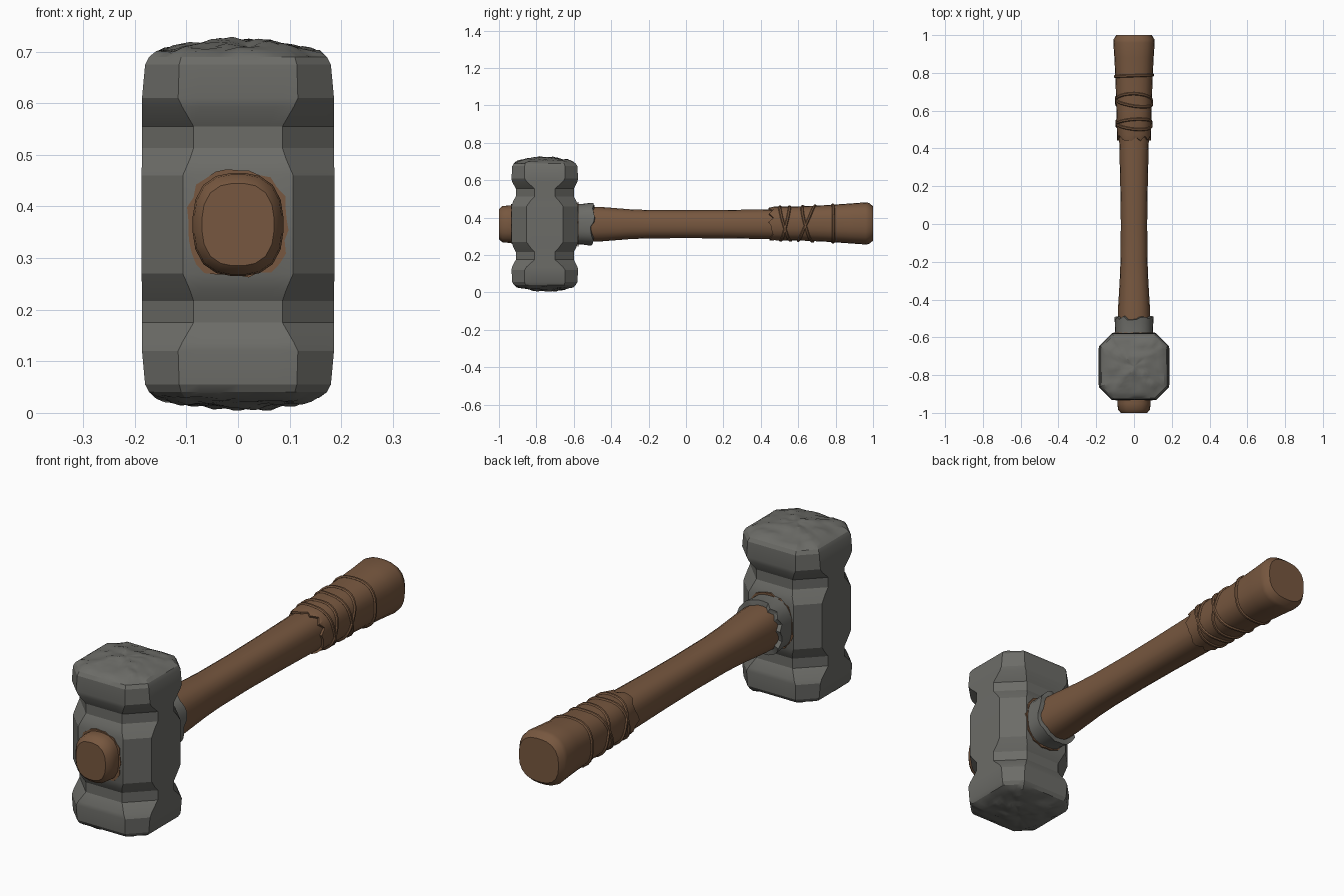
import bpy, bmesh, math, random
from mathutils import Vector, noise

if "Cube" in bpy.data.objects:
    bpy.data.objects.remove(bpy.data.objects["Cube"])

random.seed(4)
CZ = 0.365      # handle axis height
HY = -0.755     # head centre in y


def material(name, rgb):
    m = bpy.data.materials.new(name)
    m.diffuse_color = (*rgb, 1)
    m.use_nodes = True
    m.node_tree.nodes["Principled BSDF"].inputs["Base Color"].default_value = m.diffuse_color
    return m


STONE = material("grey stone", (0.15, 0.15, 0.137))
WOOD = material("brown wood", (0.185, 0.096, 0.050))


def loft(name, rings, mat, angle=32, closed=False):
    """Skin a list of equal-length rings; cap the ends unless closed."""
    bm = bmesh.new()
    vs = [[bm.verts.new(p) for p in r] for r in rings]
    n = len(vs[0])
    pairs = list(zip(vs, vs[1:])) + ([(vs[-1], vs[0])] if closed else [])
    for a, b in pairs:
        for i in range(n):
            j = (i + 1) % n
            bm.faces.new((a[i], a[j], b[j], b[i]))
    if not closed:
        bm.faces.new(vs[0])
        bm.faces.new(vs[-1])
    bmesh.ops.recalc_face_normals(bm, faces=bm.faces)
    me = bpy.data.meshes.new(name)
    bm.to_mesh(me)
    bm.free()
    me.materials.append(mat)
    me.shade_smooth()
    me.set_sharp_from_angle(angle=math.radians(angle))
    ob = bpy.data.objects.new(name, me)
    bpy.context.collection.objects.link(ob)
    return ob


def oval(y, hx, hz, n=24, cz=CZ, jag_y=0.0, jag_r=0.0):
    """Rounded-square ring around the handle axis, optionally ragged."""
    pts = []
    for i in range(n):
        a = 2 * math.pi * (i + 0.5) / n
        c, s = math.cos(a), math.sin(a)
        k = (abs(c) ** 2.6 + abs(s) ** 2.6) ** (-1 / 2.6)
        k *= 1 + random.uniform(-jag_r, jag_r)
        pts.append(Vector((hx * k * c, y + random.uniform(-jag_y, jag_y), cz + hz * k * s)))
    return pts


# Head: chamfered block with notches, and chipped domed faces
def octagon(z, hx, hy, c, sub=6):
    k = [(hx, c - hy), (hx, hy - c), (hx - c, hy), (c - hx, hy),
         (-hx, hy - c), (-hx, c - hy), (c - hx, -hy), (hx - c, -hy)]
    pts = []
    for i in range(8):
        a, b = Vector(k[i]), Vector(k[(i + 1) % 8])
        for t in range(sub):
            p = a.lerp(b, t / sub)
            pts.append(Vector((p.x, p.y + HY, z)))
    return pts


def chipped_cap(side):
    rings = []
    for s in (1.0, 0.9, 0.8, 0.7, 0.6, 0.5, 0.4, 0.3, 0.2, 0.1, 0.03):
        ring = octagon(0, 0.158 * s, 0.150 * s, 0.055 * s)
        for p in ring:
            chip = noise.voronoi(Vector((p.x * 22, p.y * 22, side * 5)))[0][0]
            h = 0.335 + 0.024 * (1 - s * s) + 0.016 * (0.45 - chip)
            p.z = CZ + side * h
        rings.append(ring)
    return rings


half = [(0.095, 0.187, 0.178, 0.080), (0.125, 0.186, 0.168, 0.092),
        (0.148, 0.186, 0.155, 0.100), (0.190, 0.186, 0.155, 0.100),
        (0.228, 0.186, 0.175, 0.078), (0.245, 0.186, 0.178, 0.070),
        (0.310, 0.180, 0.174, 0.066), (0.325, 0.172, 0.165, 0.062)]
body = [octagon(CZ - h, x, y, c) for h, x, y, c in reversed(half)]
body += [octagon(CZ + h, x, y, c) for h, x, y, c in half]
loft("hammer_head", chipped_cap(-1)[::-1] + body + chipped_cap(1), STONE, 24)

# Handle shaft: y, half width, half height
SHAFT = [(-1.0, 0.070, 0.080), (-0.982, 0.085, 0.097), (-0.95, 0.088, 0.100),
         (-0.60, 0.088, 0.098), (-0.45, 0.085, 0.092), (-0.30, 0.076, 0.080),
         (-0.20, 0.072, 0.076), (0.0, 0.070, 0.075), (0.20, 0.073, 0.076),
         (0.46, 0.079, 0.080)]
loft("handle_shaft", [oval(*s, n=20) for s in SHAFT + [(0.6, 0.08, 0.08)]], WOOD, 40)

# Grip: flared sleeve with a ragged front edge
GRIP = [(0.47, 0.090, 0.090), (0.60, 0.093, 0.091), (0.75, 0.098, 0.098),
        (0.88, 0.104, 0.107), (0.96, 0.110, 0.113), (0.978, 0.108, 0.110),
        (1.0, 0.094, 0.092)]
edge = oval(0.455, 0.089, 0.087, jag_y=0.015)
inner = [Vector((p.x * 0.86, p.y, CZ + (p.z - CZ) * 0.86)) for p in edge]
loft("grip_sleeve", [inner, edge] + [oval(*g, cz=CZ + 0.004) for g in GRIP], WOOD, 32)


# Cords wound round the grip
def grip_size(y):
    for (y0, x0, z0), (y1, x1, z1) in zip(GRIP, GRIP[1:]):
        if y <= y1:
            t = max(0, (y - y0) / (y1 - y0))
            return x0 + (x1 - x0) * t, z0 + (z1 - z0) * t
    return GRIP[-1][1:]


def cord(name, y, tilt, phase, n=32):
    rings = []
    for i in range(n):
        a = 2 * math.pi * i / n
        yy = y + tilt * math.cos(a - phase)
        hx, hz = grip_size(yy)
        c, s = math.cos(a), math.sin(a)
        k = (abs(c) ** 2.6 + abs(s) ** 2.6) ** (-1 / 2.6)
        ring = []
        for j in range(6):
            b = math.pi * j / 3
            r = 0.001 + 0.006 * math.sin(b)
            ring.append(Vector(((hx + r) * k * c, yy + 0.008 * math.cos(b),
                                CZ + 0.003 + (hz + r) * k * s)))
        rings.append(ring)
    return loft(name, rings, WOOD, 50, closed=True)


for i, (y, tilt, phase) in enumerate([(0.53, 0.025, 1.3), (0.53, 0.030, 4.4),
                                      (0.645, 0.045, 1.6), (0.650, 0.030, 4.2),
                                      (0.785, 0.004, 0.0)]):
    cord(f"grip_cord_{i + 1}", y, tilt, phase)

# Ragged stone collar where the handle enters the head
rim = oval(-0.500, 0.102, 0.114, n=28, jag_y=0.012, jag_r=0.02)
lip = [Vector((p.x * 0.80, p.y + 0.003, CZ + (p.z - CZ) * 0.80)) for p in rim]
loft("collar", [oval(-0.62, 0.104, 0.112, n=28), oval(-0.56, 0.100, 0.108, n=28),
                rim, lip], STONE, 35)


# Splintered wood showing round the handle on both faces of the head
def splinters(name, y0, y1, hx, hz):
    ring = oval(0, hx, hz, n=30, jag_r=0.06)
    loft(name, [[Vector((p.x, y, p.z)) for p in ring] for y in (y0, y1)], WOOD)


splinters("front_splinters", -0.9355, -0.929, 0.098, 0.103)
splinters("back_splinters", -0.581, -0.5735, 0.106, 0.114)
